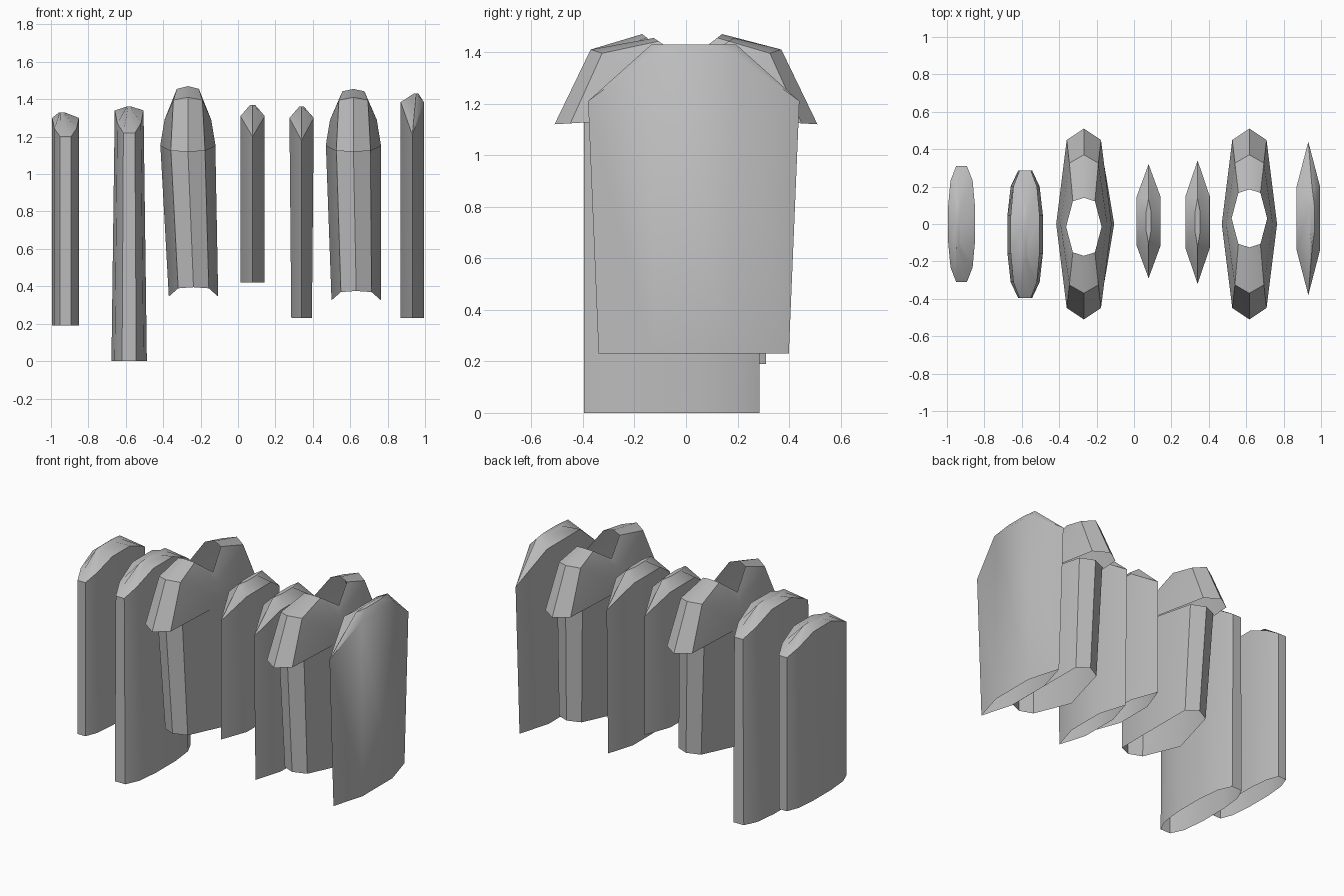
import bpy
import bmesh
import math

cube = bpy.data.objects.get("Cube")
if cube:
    bpy.data.objects.remove(cube)

cloth = bpy.data.materials.new("grey cloth")
cloth.use_nodes = True
cloth.diffuse_color = (0.5, 0.5, 0.5, 1)
cloth.node_tree.nodes["Principled BSDF"].inputs["Base Color"].default_value = (0.5, 0.5, 0.5, 1)


def mirrored(quarter):
    """Closed outline from a quarter running from the back tip to the side."""
    right = quarter + [(u, -v) for u, v in reversed(quarter) if v > 0]
    left = [(-u, v) for u, v in reversed(right) if u > 0]
    return right + left


SLIM = mirrored([(0, 1), (1, 0.42)])
BLUNT = mirrored([(0.4, 1), (0.82, 0.75), (1, 0.3)])
SHIRT = mirrored([(0, 1), (0.62, 0.88), (1, 0)])


def loft(bm, rings):
    """Skin a list of point rings and return the vertices of the last one."""
    rows = [[bm.verts.new(p) for p in ring] for ring in rings]
    for low, high in zip(rows, rows[1:]):
        n = len(low)
        for i in range(n):
            j = (i + 1) % n
            bm.faces.new((low[i], high[i], high[j], low[j]))
    return rows[-1]


def finish(name, bm):
    bmesh.ops.recalc_face_normals(bm, faces=bm.faces)
    mesh = bpy.data.meshes.new(name)
    bm.to_mesh(mesh)
    bm.free()
    mesh.materials.append(cloth)
    obj = bpy.data.objects.new(name, mesh)
    bpy.context.collection.objects.link(obj)
    bpy.ops.object.select_all(action="DESELECT")
    obj.select_set(True)
    bpy.context.view_layer.objects.active = obj
    bpy.ops.object.shade_smooth_by_angle(angle=math.radians(40))


def hanging_garment(name, shape, x, width, y, depth, hem, shoulder, rim, top,
                    hem_width=1, hem_depth=1, ridge_shift=0):
    """Flat open-hemmed tube with sloping shoulders and a closed ridge."""
    def ring(sx, sy, height, shift=0):
        return [(x + shift + u * width * sx, y + v * depth * sy, height(abs(v)))
                for u, v in shape]

    def slope(v):
        return shoulder + (rim - shoulder) * min(1, (1 - v) / 0.58)

    bm = bmesh.new()
    ridge = loft(bm, [ring(hem_width, hem_depth, lambda v: hem),
                      ring(1, 1, slope),
                      ring(0.2, 0.4, lambda v: top, ridge_shift)])
    bm.faces.new(ridge)
    finish(name, bm)


def shirt(name, x, top, hem, lean, neck_y):
    """Open body tube under a shoulder shell with sleeves and a scooped neck."""
    def ring(sx, sy, side_z, end_z, dx=0, dy=0):
        return [(x + dx + u * sx, dy + v * sy, side_z + (end_z - side_z) * abs(v))
                for u, v in SHIRT]

    bm = bmesh.new()
    # body
    loft(bm, [ring(0.132, 0.34, hem - 0.05, hem, lean),
              ring(0.147, 0.37, 1.15, 1.13)])
    # sleeves, shoulders and neck
    loft(bm, [ring(0.148, 0.51, 1.15, 1.12),
              ring(0.125, 0.37, 1.29, 1.41),
              ring(0.095, 0.155, 1.35, top, 0, neck_y)])
    finish(name, bm)


hanging_garment("short_coat", BLUNT, -0.922, 0.072, 0, 0.31, 0.19, 1.2, 1.3, 1.33,
                ridge_shift=-0.02)
hanging_garment("long_coat", BLUNT, -0.582, 0.077, -0.055, 0.34, 0, 1.22, 1.34, 1.36,
                hem_width=1.23)
shirt("left_rack_shirt", -0.268, 1.47, 0.395, 0.03, -0.015)
hanging_garment("small_top", SLIM, 0.078, 0.065, 0.015, 0.305, 0.42, 1.2, 1.31, 1.37)
hanging_garment("slim_dress", SLIM, 0.34, 0.065, 0.01, 0.33, 0.23, 1.18, 1.3, 1.36,
                hem_width=0.85, hem_depth=0.95)
shirt("right_rack_shirt", 0.617, 1.455, 0.375, 0.015, 0.03)
hanging_garment("wide_dress", SLIM, 0.932, 0.062, 0.03, 0.41, 0.23, 1.21, 1.385, 1.43,
                hem_depth=0.9, ridge_shift=0.02)
